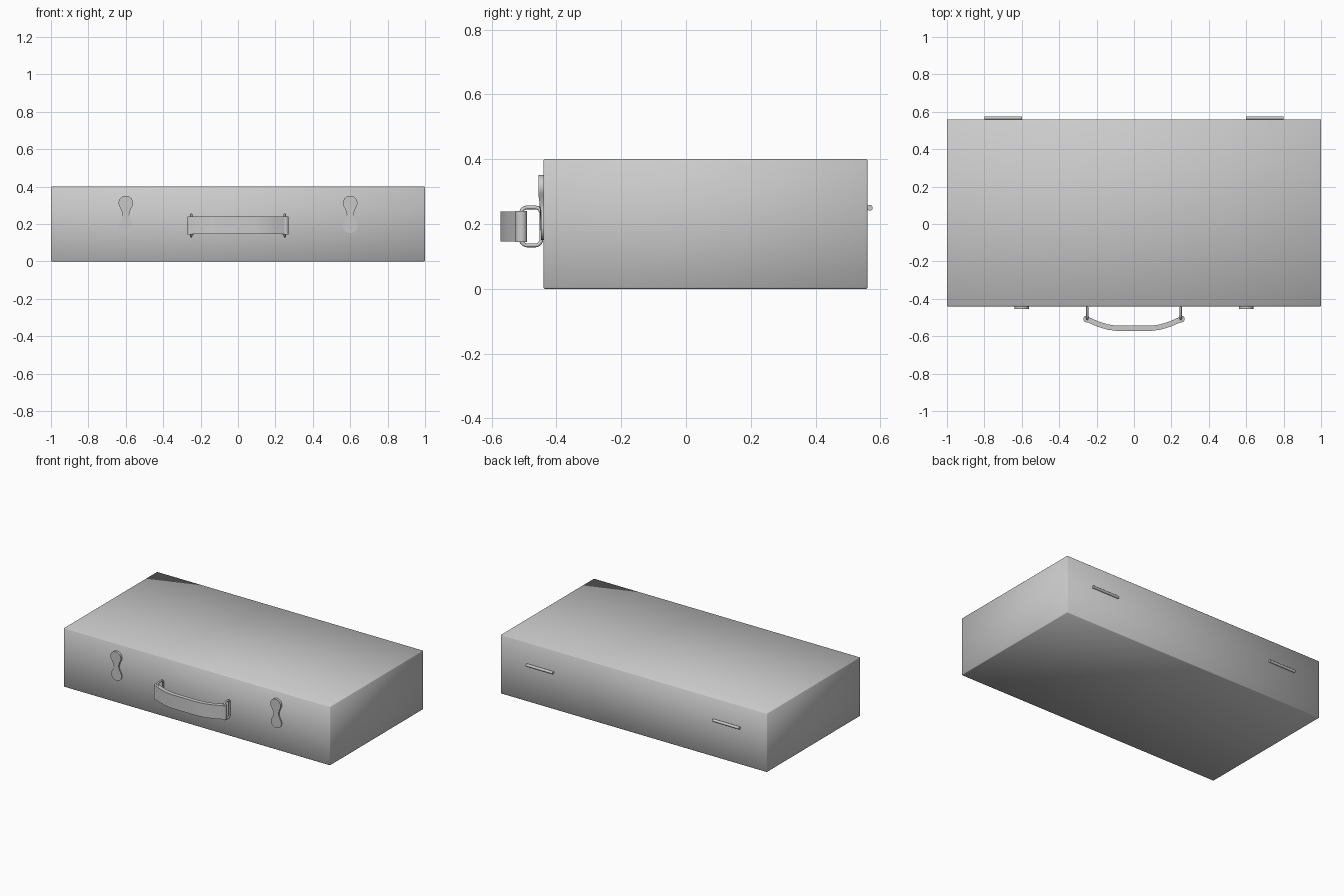
import bpy, bmesh, math
from mathutils import Vector

old = bpy.data.objects.get("Cube")
if old:
    bpy.data.objects.remove(old, do_unlink=True)

grey = bpy.data.materials.new("plain grey")
grey.use_nodes = True
grey.diffuse_color = (0.6, 0.6, 0.6, 1)
grey.node_tree.nodes["Principled BSDF"].inputs["Base Color"].default_value = (0.6, 0.6, 0.6, 1)


def add_object(name, bm, angle=40):
    bmesh.ops.recalc_face_normals(bm, faces=bm.faces)
    mesh = bpy.data.meshes.new(name)
    bm.to_mesh(mesh)
    bm.free()
    mesh.materials.append(grey)
    ob = bpy.data.objects.new(name, mesh)
    bpy.context.collection.objects.link(ob)
    bpy.ops.object.select_all(action='DESELECT')
    ob.select_set(True)
    bpy.context.view_layer.objects.active = ob
    bpy.ops.object.shade_smooth_by_angle(angle=math.radians(angle))
    return ob


def extrude_outline(bm, points, offset):
    """Close an outline into a solid by extruding it along offset."""
    face = bm.faces.new([bm.verts.new(p) for p in points])
    new = bmesh.ops.extrude_face_region(bm, geom=[face])["geom"]
    top = [v for v in new if isinstance(v, bmesh.types.BMVert)]
    bmesh.ops.translate(bm, verts=top, vec=offset)
    return top


def arc(cx, cy, r, start, end, steps):
    angles = [math.radians(start + (end - start) * i / steps) for i in range(steps + 1)]
    return [(cx + r * math.cos(a), cy + r * math.sin(a)) for a in angles]


# Case body with a tiny softened edge
bm = bmesh.new()
bmesh.ops.create_cube(bm, size=1)
for v in bm.verts:
    v.co = (v.co.x * 2, v.co.y + 0.06, v.co.z * 0.4 + 0.2)
bmesh.ops.bevel(bm, geom=bm.edges[:], offset=0.004, segments=1, affect='EDGES')
add_object("case_body", bm, 60)

# Keyhole-shaped latches, raised at the upper half
FRONT = -0.44
right_half = (arc(0, 0.19, 0.039, -90, 40, 8) + [(0.021, 0.235), (0.018, 0.25), (0.021, 0.265)]
              + arc(0, 0.312, 0.039, -40, 90, 8))
outline = right_half + [(-x, z) for x, z in reversed(right_half[1:-1])]
for side, x0 in (("left", 0.6), ("right", -0.6)):
    bm = bmesh.new()
    points = [(x0 + x, FRONT + 0.005, z) for x, z in outline]
    for v in extrude_outline(bm, points, (0, 0, 0)):
        lift = min(max((v.co.z - 0.24) / 0.04, 0), 1)
        v.co.y = FRONT - 0.007 - 0.008 * lift
    add_object(side + "_latch", bm)

# Curved carrying strap
half = [(0.09, -0.558), (0.14, -0.551), (0.19, -0.536), (0.245, -0.512)]
path = [Vector((-x, y)) for x, y in reversed(half)] + [Vector(p) for p in half]
inner, outer = [], []
for i, p in enumerate(path):
    d = (path[min(i + 1, len(path) - 1)] - path[max(i - 1, 0)]).normalized()
    n = Vector((d.y, -d.x)) * 0.014
    outer.append(p + n)
    inner.append(p - n)
bm = bmesh.new()
extrude_outline(bm, [(p.x, p.y, 0.146) for p in outer + inner[::-1]], (0, 0, 0.093))
add_object("handle_strap", bm, 25)

for side, s in (("left", 1), ("right", -1)):
    # Rolled end of the strap
    bm = bmesh.new()
    extrude_outline(bm, [(x, y, 0.145) for x, y in arc(s * 0.253, -0.508, 0.018, 0, 345, 23)],
                    (0, 0, 0.095))
    add_object(side + "_strap_end", bm)

    # Wire loop joining the strap to the case
    loop = (arc(-0.465, 0.232, 0.019, 0, 90, 5) + arc(-0.49, 0.232, 0.019, 90, 180, 5)
            + arc(-0.49, 0.153, 0.019, 180, 270, 5) + arc(-0.465, 0.153, 0.019, 270, 360, 5))
    bm = bmesh.new()
    centre = Vector((s * 0.25, -0.4775, 0.1925))
    rings = []
    for i, (y, z) in enumerate(loop):
        before, after = loop[i - 1], loop[(i + 1) % len(loop)]
        d = Vector((0, after[0] - before[0], after[1] - before[1])).normalized()
        n = Vector((0, d.z, -d.y))
        p = Vector((centre.x, y, z))
        rings.append([bm.verts.new(p + Vector((u, 0, 0)) + n * w)
                      for u, w in arc(0, 0, 0.006, 0, 315, 7)])
    for i, a in enumerate(rings):
        b = rings[(i + 1) % len(rings)]
        for j in range(len(a)):
            k = (j + 1) % len(a)
            bm.faces.new((a[j], a[k], b[k], b[j]))
    add_object(side + "_handle_loop", bm, 60)

    # Hinge pin on the back
    bm = bmesh.new()
    extrude_outline(bm, [(s * 0.6, y, z) for y, z in arc(0.567, 0.25, 0.009, 0, 337.5, 15)],
                    (s * 0.2, 0, 0))
    add_object(side + "_hinge", bm)
